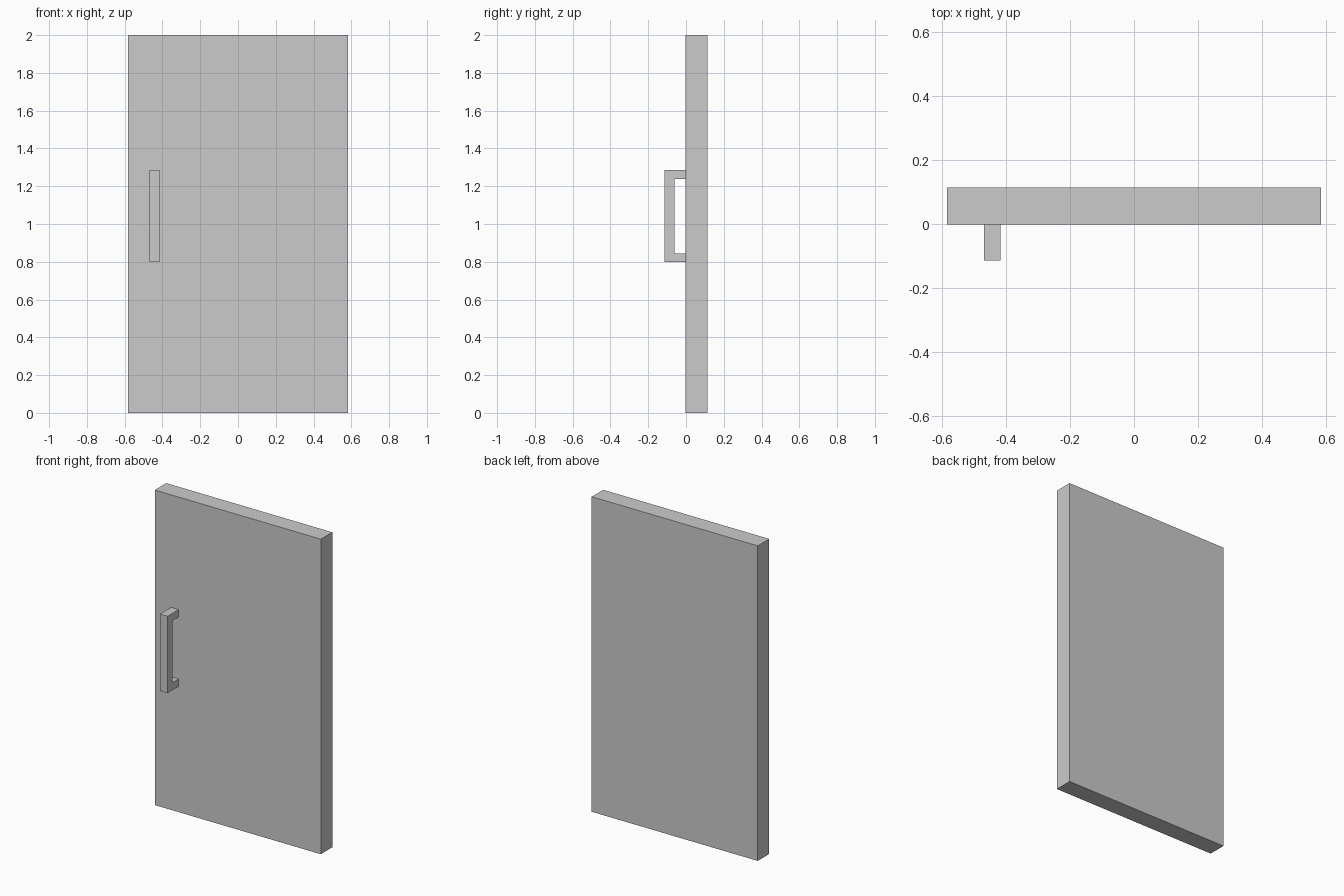
import bpy, bmesh

if "Cube" in bpy.data.objects:
    bpy.data.objects.remove(bpy.data.objects["Cube"])


def mesh_object(name, bm):
    bmesh.ops.recalc_face_normals(bm, faces=bm.faces)
    mesh = bpy.data.meshes.new(name)
    bm.to_mesh(mesh)
    bm.free()
    obj = bpy.data.objects.new(name, mesh)
    bpy.context.collection.objects.link(obj)
    return obj


def extrude_x(name, profile, x0, x1):
    """Extrude a closed (y, z) profile from x0 to x1."""
    bm = bmesh.new()
    face = bm.faces.new([bm.verts.new((x0, y, z)) for y, z in profile])
    new = bmesh.ops.extrude_face_region(bm, geom=[face])["geom"]
    verts = [v for v in new if isinstance(v, bmesh.types.BMVert)]
    bmesh.ops.translate(bm, verts=verts, vec=(x1 - x0, 0, 0))
    return mesh_object(name, bm)


FRONT, BACK = -0.002, 0.113      # door faces
OUT, INNER = -0.113, -0.062      # handle grip faces
Z0, Z1, POST = 0.798, 1.286, 0.047

# Door panel
extrude_x("door_panel", [(FRONT, 0), (BACK, 0), (BACK, 2), (FRONT, 2)],
          -0.583, 0.583)

# C-shaped pull handle
extrude_x("door_handle", [
    (FRONT, Z0), (OUT, Z0), (OUT, Z1), (FRONT, Z1),
    (FRONT, Z1 - POST), (INNER, Z1 - POST),
    (INNER, Z0 + POST), (FRONT, Z0 + POST)],
    -0.468, -0.416)
